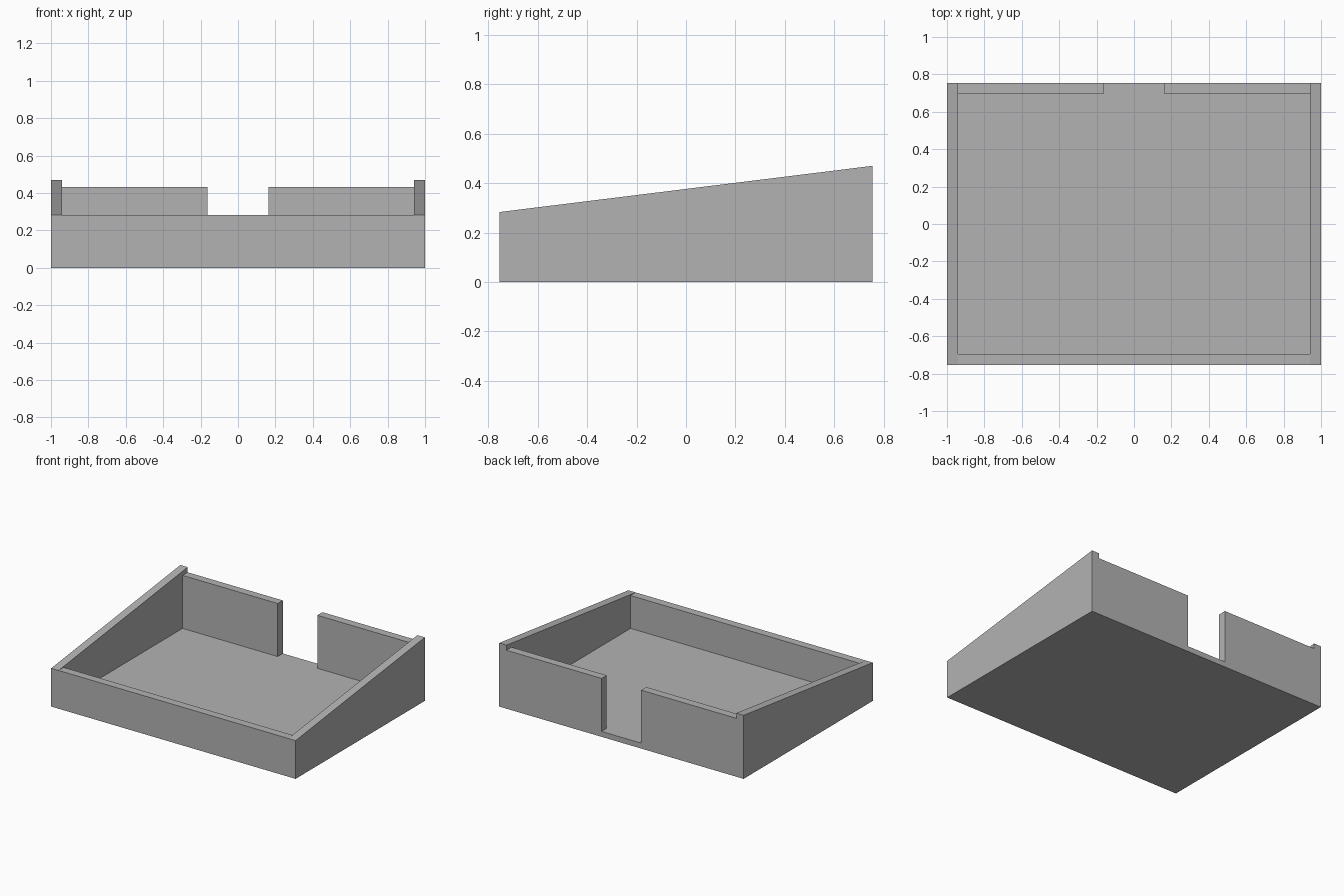
import bpy
import bmesh
from mathutils import Matrix, Vector

if "Cube" in bpy.data.objects:
    bpy.data.objects.remove(bpy.data.objects["Cube"], do_unlink=True)

# Main dimensions
HALF_X, HALF_Y, WALL, FLOOR = 1.0, 0.755, 0.06, 0.04
FRONT_H, BACK_H, BACK_WALL_H, GAP = 0.283, 0.47, 0.432, 0.162
IN_X, IN_Y, TOP = HALF_X - WALL, HALF_Y - WALL, 1.0

grey = bpy.data.materials.new("plain_grey")
grey.use_nodes = True
colour = (0.45, 0.45, 0.45, 1)
grey.diffuse_color = colour
grey.node_tree.nodes["Principled BSDF"].inputs["Base Color"].default_value = colour


def add_object(name, bm):
    bmesh.ops.recalc_face_normals(bm, faces=bm.faces)
    mesh = bpy.data.meshes.new(name)
    bm.to_mesh(mesh)
    bm.free()
    mesh.materials.append(grey)
    obj = bpy.data.objects.new(name, mesh)
    bpy.context.collection.objects.link(obj)
    return obj


def box(name, low, high):
    low, high = Vector(low), Vector(high)
    bm = bmesh.new()
    place = Matrix.Translation((low + high) / 2) @ Matrix.Diagonal((high - low).to_4d())
    bmesh.ops.create_cube(bm, size=1, matrix=place)
    return add_object(name, bm)


# Wedge-shaped block: side profile extruded across the width
bm = bmesh.new()
profile = [(-HALF_Y, 0), (HALF_Y, 0), (HALF_Y, BACK_H), (-HALF_Y, FRONT_H)]
side = bm.faces.new([bm.verts.new((-HALF_X, y, z)) for y, z in profile])
extruded = bmesh.ops.extrude_face_region(bm, geom=[side])["geom"]
bmesh.ops.translate(bm, vec=(2 * HALF_X, 0, 0),
                    verts=[v for v in extruded if isinstance(v, bmesh.types.BMVert)])
tray = add_object("sloped_tray", bm)

# Hollow, rear opening, and the level tops of the back and front walls
cutters = [
    box("hollow_cutter", (-IN_X, -IN_Y, FLOOR), (IN_X, IN_Y, TOP)),
    box("rear_gap_cutter", (-GAP, IN_Y - 0.1, FLOOR), (GAP, HALF_Y + 0.1, TOP)),
    box("back_top_cutter", (-IN_X, IN_Y - 0.1, BACK_WALL_H), (IN_X, HALF_Y + 0.1, TOP)),
    box("front_top_cutter", (-IN_X, -HALF_Y - 0.1, FRONT_H), (IN_X, 0.1 - IN_Y, TOP)),
]
bpy.context.view_layer.objects.active = tray
for cutter in cutters:
    cutter.hide_render = True
    cut = tray.modifiers.new(cutter.name, "BOOLEAN")
    cut.operation = "DIFFERENCE"
    cut.solver = "EXACT"
    cut.object = cutter
    bpy.ops.object.modifier_apply(modifier=cut.name)
    bpy.data.objects.remove(cutter, do_unlink=True)
